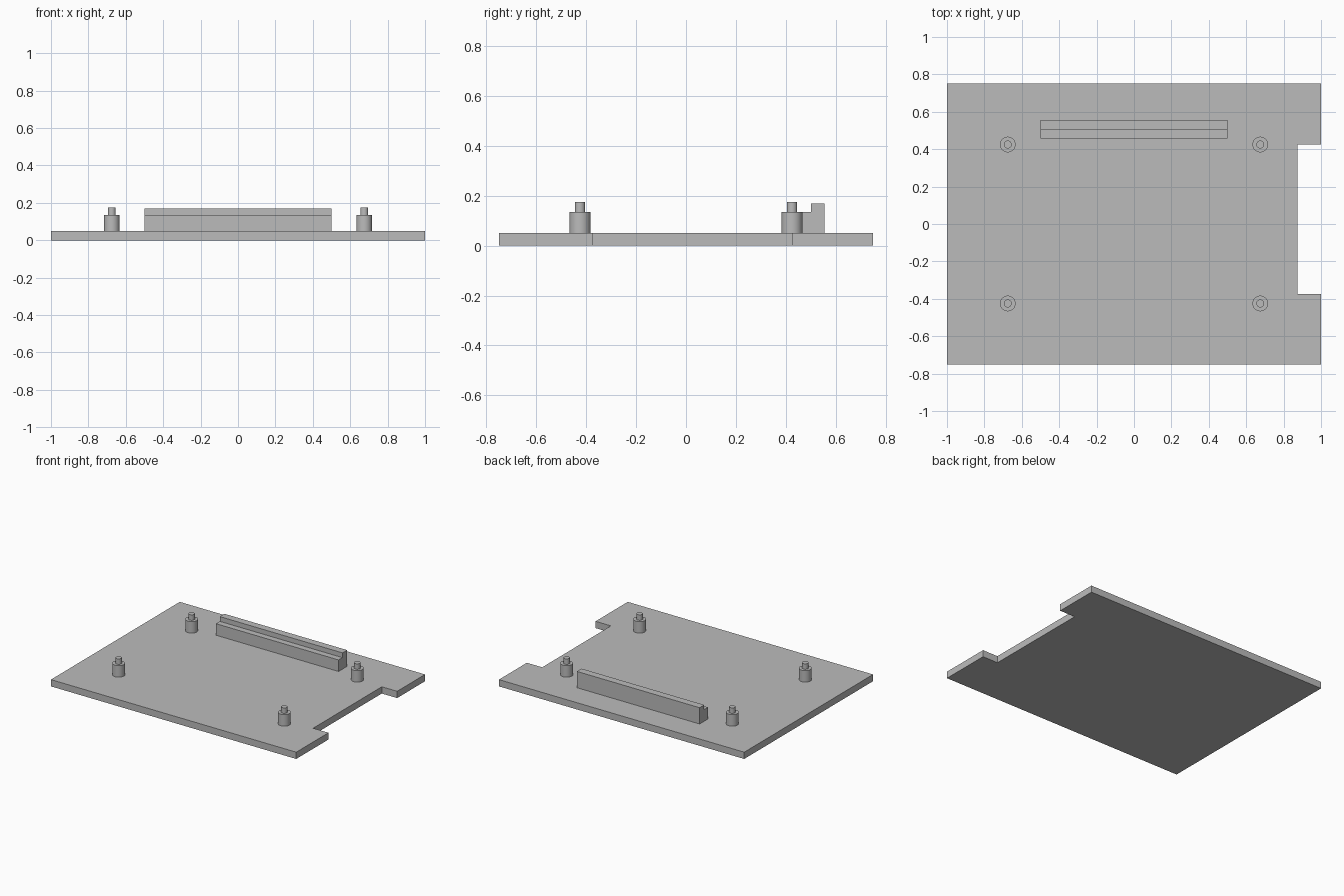
import bpy
import bmesh
import math

cube = bpy.data.objects.get("Cube")
if cube:
    bpy.data.objects.remove(cube, do_unlink=True)

grey = bpy.data.materials.new("plain_grey")
grey.use_nodes = True
colour = (0.5, 0.5, 0.5, 1)
grey.diffuse_color = colour
grey.node_tree.nodes["Principled BSDF"].inputs["Base Color"].default_value = colour

PLATE_TOP = 0.05


def finish(name, bm):
    """Turn a bmesh into a named, coloured object."""
    bmesh.ops.recalc_face_normals(bm, faces=bm.faces[:])
    mesh = bpy.data.meshes.new(name)
    bm.to_mesh(mesh)
    bm.free()
    mesh.materials.append(grey)
    obj = bpy.data.objects.new(name, mesh)
    bpy.context.collection.objects.link(obj)
    return obj


def extrude_profile(name, points, vector):
    """Extrude a closed outline along a vector."""
    bm = bmesh.new()
    face = bm.faces.new([bm.verts.new(p) for p in points])
    result = bmesh.ops.extrude_face_region(bm, geom=[face], use_keep_orig=True)
    moved = [v for v in result["geom"] if isinstance(v, bmesh.types.BMVert)]
    bmesh.ops.translate(bm, verts=moved, vec=vector)
    return finish(name, bm)


def stepped_post(name, x, y, profile, sides=32):
    """Spin a radius/height profile around the vertical axis."""
    bm = bmesh.new()
    rings = []
    for radius, z in profile:
        angles = [math.tau * i / sides for i in range(sides)]
        rings.append([bm.verts.new((x + radius * math.cos(a),
                                    y + radius * math.sin(a), z)) for a in angles])
    for low, high in zip(rings, rings[1:]):
        for i in range(sides):
            j = (i + 1) % sides
            bm.faces.new((low[i], low[j], high[j], high[i]))
    bm.faces.new(rings[0][::-1])
    bm.faces.new(rings[-1])
    obj = finish(name, bm)
    bpy.ops.object.select_all(action="DESELECT")
    obj.select_set(True)
    bpy.context.view_layer.objects.active = obj
    bpy.ops.object.shade_smooth_by_angle(angle=math.radians(30))


# Base plate with a notch in its left edge
outline = [(-1, -0.75), (1, -0.75), (1, -0.375), (0.875, -0.375),
           (0.875, 0.425), (1, 0.425), (1, 0.75), (-1, 0.75)]
extrude_profile("base_plate", [(x, y, 0) for x, y in outline], (0, 0, PLATE_TOP))

# Stepped rail, taller at the back
section = [(0.457, PLATE_TOP), (0.556, PLATE_TOP), (0.556, 0.17),
           (0.502, 0.17), (0.502, 0.135), (0.457, 0.135)]
extrude_profile("stepped_rail", [(-0.5, y, z) for y, z in section], (1, 0, 0))

# Four standoffs, each with a narrow pin on top
post_profile = [(0.042, PLATE_TOP), (0.042, 0.135), (0.021, 0.135), (0.021, 0.175)]
for side, sx in (("left", 1), ("right", -1)):
    for end, sy in (("front", -1), ("back", 1)):
        stepped_post(f"{end}_{side}_standoff", sx * 0.675, sy * 0.425, post_profile)
